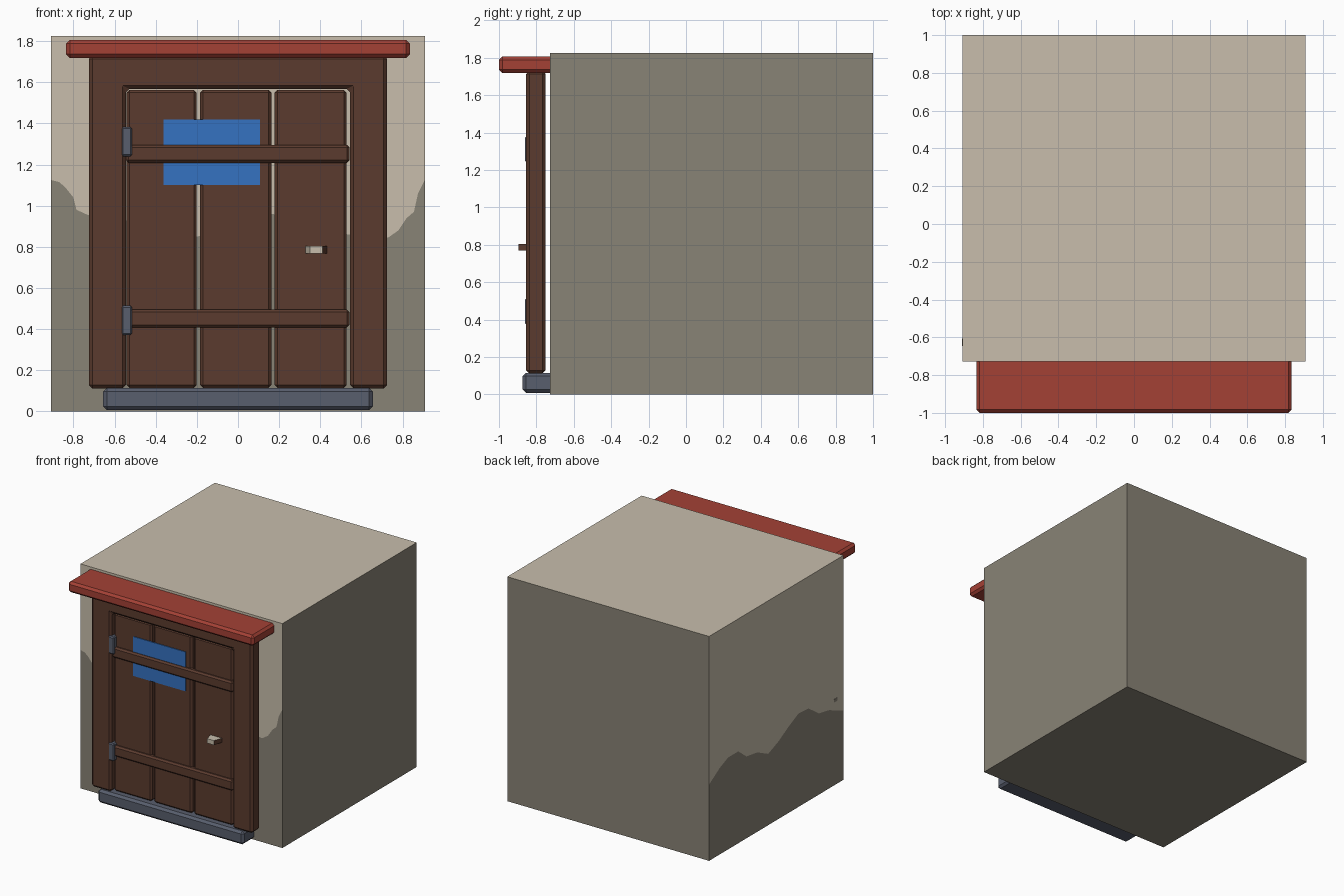
import bpy, bmesh

if "Cube" in bpy.data.objects:
    bpy.data.objects.remove(bpy.data.objects["Cube"])


def srgb(r, g, b):
    lin = [(c / 255 / 12.92) if c < 10 else ((c / 255 + 0.055) / 1.055) ** 2.4 for c in (r, g, b)]
    return (*lin, 1.0)


def material(name, r, g, b):
    m = bpy.data.materials.new(name)
    m.diffuse_color = srgb(r, g, b)
    m.use_nodes = True
    m.node_tree.nodes["Principled BSDF"].inputs["Base Color"].default_value = m.diffuse_color
    return m


PLASTER = material("pale plaster", 200, 190, 172)
STONE = material("grey stone", 137, 131, 118)
WOOD = material("dark brown wood", 91, 59, 46)
RED = material("red paint", 164, 65, 53)
IRON = material("blue grey iron", 88, 94, 109)
BLUE = material("blue paint", 53, 114, 193)


def finish(bm, name, mats, bevel=0.0):
    bmesh.ops.recalc_face_normals(bm, faces=bm.faces)
    me = bpy.data.meshes.new(name)
    bm.to_mesh(me)
    bm.free()
    ob = bpy.data.objects.new(name, me)
    bpy.context.collection.objects.link(ob)
    for m in mats:
        me.materials.append(m)
    if bevel:
        mod = ob.modifiers.new("chamfer", 'BEVEL')
        mod.width = bevel
        mod.segments = 1
        mod.limit_method = 'ANGLE'
    return ob


def prism(name, outline, offset, mats, bevel=0.0):
    """Extrude a closed outline of 3D points along an offset vector."""
    bm = bmesh.new()
    face = bm.faces.new([bm.verts.new(p) for p in outline])
    ext = bmesh.ops.extrude_face_region(bm, geom=[face], use_keep_orig=True)
    verts = [g for g in ext["geom"] if isinstance(g, bmesh.types.BMVert)]
    bmesh.ops.translate(bm, verts=verts, vec=offset)
    return finish(bm, name, mats, bevel)


def box(name, x, y, z, mat, bevel=0.0):
    pts = [(x[0], y[0], z[0]), (x[1], y[0], z[0]), (x[1], y[0], z[1]), (x[0], y[0], z[1])]
    return prism(name, pts, (0, y[1] - y[0], 0), [mat], bevel)


# Wall block: front and left faces are split along a wavy plaster edge
W, FRONT, BACK, TOP = 0.908, -0.727, 1.0, 1.825
front_edge = [(-W, 1.125), (-0.87, 1.115), (-0.84, 1.09), (-0.80, 1.04), (-0.785, 0.98),
              (-0.73, 0.955), (-0.55, 0.93), (-0.38, 0.88), (-0.195, 0.85), (0, 0.92),
              (0.17, 0.96), (0.35, 0.9), (0.535, 0.86), (0.73, 0.845), (0.78, 0.88),
              (0.82, 0.94), (0.855, 0.97), (0.875, 1.06), (W, 1.125)]
left_edge = [(BACK, 0.62), (0.86, 0.705), (0.755, 0.747), (0.625, 0.747), (0.52, 0.666),
             (0.38, 0.645), (0.24, 0.58), (0.11, 0.63), (-0.02, 0.70), (-0.15, 0.76),
             (-0.28, 0.75), (-0.41, 0.66), (-0.54, 0.637), (FRONT, 0.563)]
bm = bmesh.new()


def wall_face(points, index):
    f = bm.faces.new([bm.verts.new(p) for p in points])
    f.material_index = index


def split_wall(columns):
    for (x0, y0, s0), (x1, y1, s1) in zip(columns, columns[1:]):
        wall_face([(x0, y0, 0), (x1, y1, 0), (x1, y1, s1), (x0, y0, s0)], 1)
        wall_face([(x0, y0, s0), (x1, y1, s1), (x1, y1, TOP), (x0, y0, TOP)], 0)


front_cols = [(x, FRONT, s) for x, s in front_edge]
left_cols = [(-W, y, s) for y, s in left_edge]
split_wall(front_cols)
split_wall(left_cols)
wall_face([(W, FRONT, 0), (W, BACK, 0), (W, BACK, TOP), (W, FRONT, TOP)], 1)
wall_face([(W, BACK, 0), (-W, BACK, 0), (-W, BACK, TOP), (W, BACK, TOP)], 1)
ring = [c[:2] for c in front_cols] + [(W, BACK)] + [c[:2] for c in left_cols[:-1]]
wall_face([(x, y, TOP) for x, y in ring], 0)
wall_face([(x, y, 0) for x, y in reversed(ring)], 1)
bmesh.ops.remove_doubles(bm, verts=bm.verts, dist=1e-5)
finish(bm, "wall_block", [PLASTER, STONE])

# Small bare patch in the left plaster
box("bare_patch", (-W - 0.002, -W + 0.002), (-0.645, -0.605), (0.675, 0.70), STONE)

# Door frame: one upside-down U
O, I, B, H, T = 0.725, 0.545, 0.112, 1.567, 1.73
u_shape = [(-O, B), (-I, B), (-I, H), (I, H), (I, B), (O, B), (O, T), (-O, T)]
prism("door_frame", [(x, -0.855, z) for x, z in u_shape], (0, 0.105, 0), [WOOD], 0.017)

# Canopy and doorstep
box("canopy", (-0.835, 0.835), (-1.0, -0.70), (1.718, 1.806), RED, 0.018)
box("doorstep", (-0.655, 0.655), (-0.873, -0.70), (0.007, 0.115), IRON, 0.018)

# Door planks
for i, (x0, x1) in enumerate([(-0.541, -0.201), (-0.185, 0.162), (0.178, 0.528)]):
    box(f"door_plank_{i + 1}", (x0, x1), (-0.825, -0.76), (0.115, 1.563), WOOD, 0.014)

# Cross battens and hinges
for i, (zb, zh) in enumerate([(0.408, 0.372), (1.208, 1.24)]):
    box(f"door_batten_{i + 1}", (-0.545, 0.542), (-0.848, -0.80), (zb, zb + 0.088), WOOD, 0.013)
    box(f"hinge_{i + 1}", (-0.567, -0.515), (-0.86, -0.79), (zh, zh + 0.142), IRON, 0.008)

# Blue notice panel behind the upper batten
box("blue_panel", (-0.362, 0.108), (-0.831, -0.823), (1.10, 1.42), BLUE)

# Handle: tapered block with a brown right side
plan = [(0.325, -0.815), (0.35, -0.895), (0.41, -0.895), (0.435, -0.815)]
handle = prism("door_handle", [(x, y, 0.768) for x, y in plan], (0, 0, 0.036), [PLASTER, WOOD])
for p in handle.data.polygons:
    p.material_index = 1 if p.normal.x > 0.5 else 0
